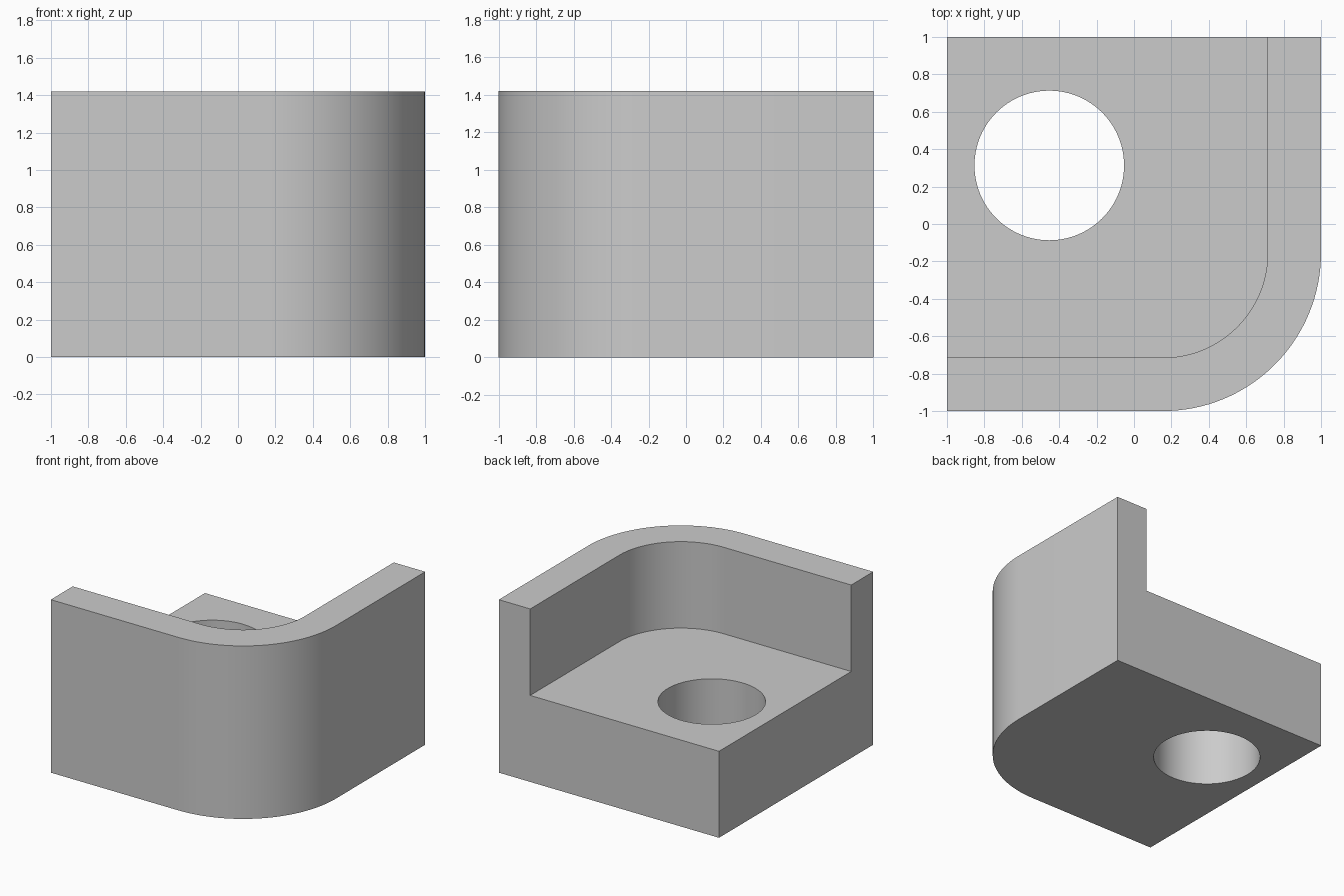
import bpy
import bmesh
import math

default_cube = bpy.data.objects.get("Cube")
if default_cube:
    bpy.data.objects.remove(default_cube, do_unlink=True)

HEIGHT = 1.42
FLOOR = 0.71
WALL = 0.285
RADIUS = 0.845
CENTRE = 1 - RADIUS  # shared centre of the inner and outer corner arcs

grey = bpy.data.materials.new("light grey")
grey.use_nodes = True
colour = (0.6, 0.6, 0.6, 1)
grey.diffuse_color = colour
grey.node_tree.nodes["Principled BSDF"].inputs["Base Color"].default_value = colour


def arc(cx, cy, radius, start, end, steps):
    """Points along an arc, angles in degrees."""
    angles = [math.radians(start + (end - start) * i / steps) for i in range(steps + 1)]
    return [(cx + radius * math.cos(a), cy + radius * math.sin(a)) for a in angles]


def rounded_outline(radius, reach):
    """Square outline with one rounded corner at the front left."""
    corner = arc(CENTRE, -CENTRE, radius, -90, 0, 32)
    edge = CENTRE + radius
    return [(-reach, -edge)] + corner + [(edge, reach), (-reach, reach)]


def prism(name, outline, bottom, top):
    """Extrude a flat outline upwards into a solid."""
    bm = bmesh.new()
    base = bm.faces.new([bm.verts.new((x, y, bottom)) for x, y in outline])
    extruded = bmesh.ops.extrude_face_region(bm, geom=[base], use_keep_orig=True)
    raised = [v for v in extruded["geom"] if isinstance(v, bmesh.types.BMVert)]
    bmesh.ops.translate(bm, verts=raised, vec=(0, 0, top - bottom))
    bmesh.ops.recalc_face_normals(bm, faces=bm.faces[:])
    mesh = bpy.data.meshes.new(name)
    bm.to_mesh(mesh)
    bm.free()
    mesh.materials.append(grey)
    obj = bpy.data.objects.new(name, mesh)
    bpy.context.collection.objects.link(obj)
    return obj


# Solid block with the rounded outer corner
bracket = prism("corner_bracket", rounded_outline(RADIUS, 1), 0, HEIGHT)

# Cutters: the open pocket inside the wall, and the round through hole
cutters = [
    prism("pocket_cutter", rounded_outline(RADIUS - WALL, 1.3), FLOOR, HEIGHT + 0.3),
    prism("hole_cutter", arc(-0.453, 0.313, 0.4, 0, 360, 96)[:-1], -0.3, FLOOR + 0.3),
]
for cutter in cutters:
    cutter.hide_render = True
    cut = bracket.modifiers.new(cutter.name, "BOOLEAN")
    cut.operation = "DIFFERENCE"
    cut.solver = "EXACT"
    cut.object = cutter

# Bake the cuts, then drop the cutters
bpy.context.view_layer.update()
depsgraph = bpy.context.evaluated_depsgraph_get()
result = bpy.data.meshes.new_from_object(bracket.evaluated_get(depsgraph))
bracket.modifiers.clear()
bracket.data = result
bracket.data.name = "corner_bracket"
for cutter in cutters:
    bpy.data.objects.remove(cutter, do_unlink=True)

# Smooth curved walls, crisp edges
for obj in bpy.context.selected_objects:
    obj.select_set(False)
bracket.select_set(True)
bpy.context.view_layer.objects.active = bracket
bpy.ops.object.shade_smooth_by_angle(angle=math.radians(30))
